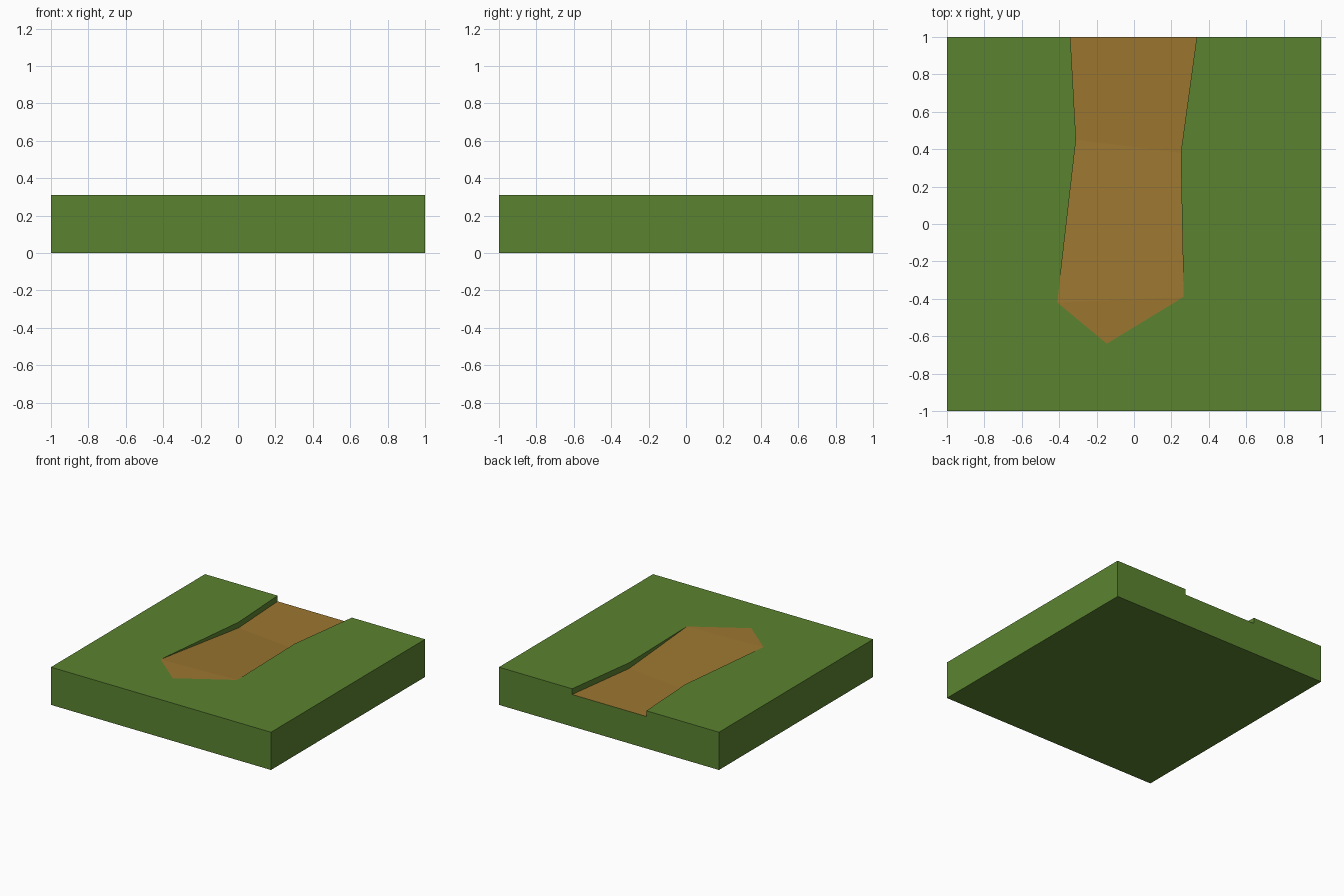
import bpy, bmesh

if "Cube" in bpy.data.objects:
    bpy.data.objects.remove(bpy.data.objects["Cube"])

TOP, DEPTH = 0.31, 0.047


def material(name, rgb):
    m = bpy.data.materials.new(name)
    m.diffuse_color = (*rgb, 1)
    m.use_nodes = True
    m.node_tree.nodes["Principled BSDF"].inputs["Base Color"].default_value = m.diffuse_color
    return m


def make(name, faces, mat):
    """Mesh object from a list of polygons given as corner points."""
    bm = bmesh.new()
    for pts in faces:
        bm.faces.new([bm.verts.new(p) for p in pts])
    bmesh.ops.remove_doubles(bm, verts=bm.verts, dist=1e-5)
    bmesh.ops.triangulate(bm, faces=[f for f in bm.faces if len(f.verts) > 4])
    me = bpy.data.meshes.new(name)
    bm.to_mesh(me)
    bm.free()
    me.materials.append(mat)
    ob = bpy.data.objects.new(name, me)
    bpy.context.collection.objects.link(ob)
    return ob


grass = material("grass green", (0.105, 0.23, 0.03))
dirt = material("dirt brown", (0.33, 0.18, 0.03))

# path outline: back edge, bend, front end; then the tip
left = [(-0.34, 1), (-0.31, 0.45), (-0.41, -0.42)]
right = [(0.335, 1), (0.25, 0.38), (0.265, -0.39)]
tip = (-0.145, -0.64, TOP)
drops = [DEPTH, DEPTH, 0]


def rim(side):
    return [(x, y, TOP) for x, y in side]


def floor(side):
    return [(x, y, TOP - d) for (x, y), d in zip(side, drops)]


lr, rr, lf, rf = rim(left), rim(right), floor(left), floor(right)

# grass block: top, notched back, sides and bottom
corner = lambda x, y, z: (x, y, z)
faces = [
    [(-1, -1, TOP), (1, -1, TOP), (1, 1, TOP), *rr, tip, *lr[::-1], (-1, 1, TOP)],
    [(1, 1, 0), (-1, 1, 0), (-1, 1, TOP), lr[0], lf[0], rf[0], rr[0], (1, 1, TOP)],
    [(-1, -1, 0), (1, -1, 0), (1, -1, TOP), (-1, -1, TOP)],
    [(1, -1, 0), (1, 1, 0), (1, 1, TOP), (1, -1, TOP)],
    [(-1, 1, 0), (-1, -1, 0), (-1, -1, TOP), (-1, 1, TOP)],
    [(-1, 1, 0), (1, 1, 0), (1, -1, 0), (-1, -1, 0)],
    # channel walls, tapering out along the ramp
    [lr[0], lr[1], lf[1], lf[0]], [lr[1], lr[2], lf[1]],
    [rf[0], rf[1], rr[1], rr[0]], [rf[1], rr[2], rr[1]],
]
make("grass_block", faces, grass)

# dirt path: sunken floor, ramp, pointed end
make("dirt_path", [
    [lf[0], lf[1], rf[1], rf[0]],
    [lf[1], lf[2], rf[2], rf[1]],
    [lf[2], tip, rf[2]],
], dirt)
